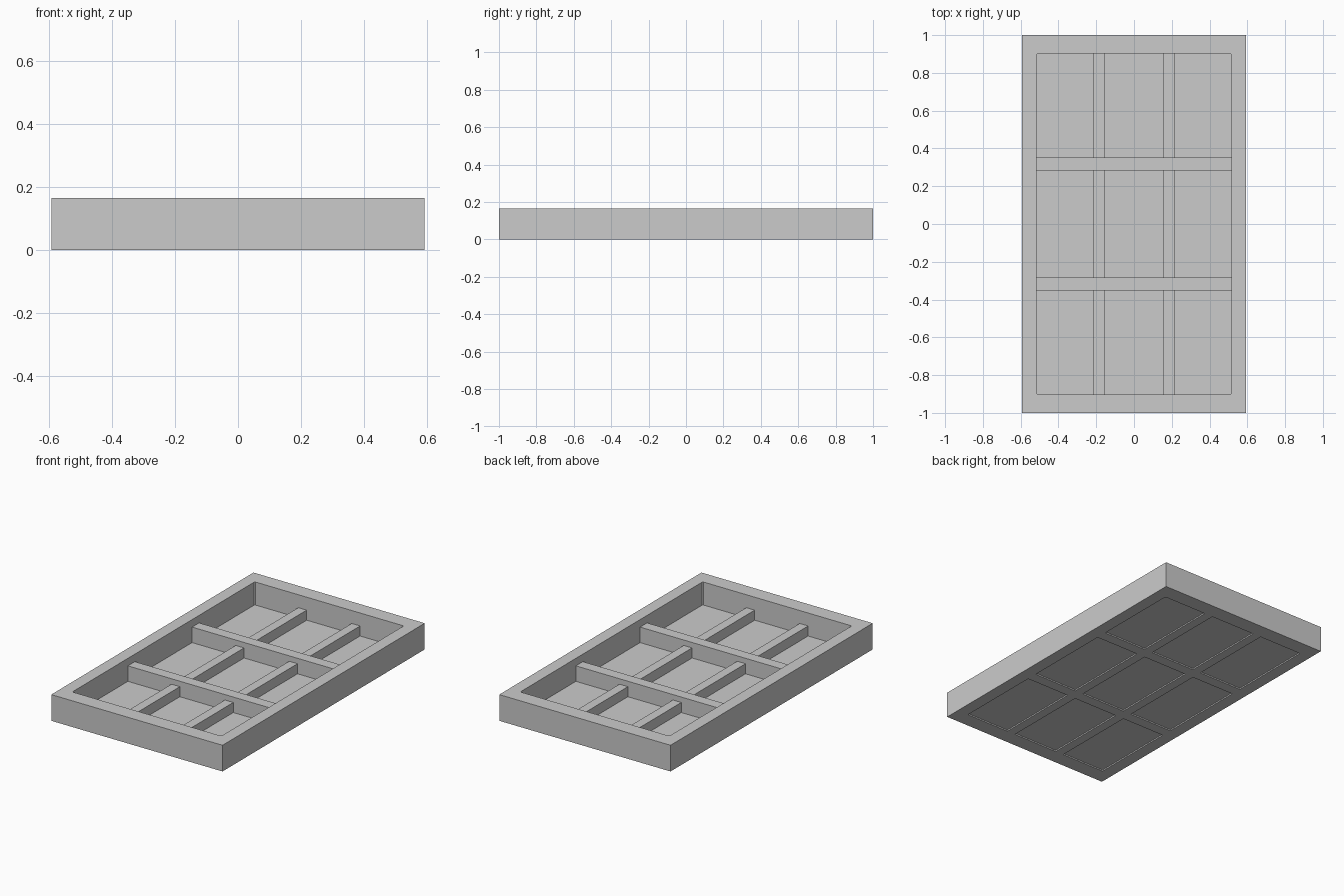
import bpy, bmesh

if "Cube" in bpy.data.objects:
    bpy.data.objects.remove(bpy.data.objects["Cube"])

W, L, H = 0.593, 1.0, 0.164        # outer half width, half length, height
IW, IL = 0.516, 0.902              # half size of the opening
CROSS = (0.283, 0.352)             # cross bar inner and outer y
MUNTIN = (0.156, 0.214)            # upright bar inner and outer x


def box(name, x, y, z):
    """Box spanning the given (min, max) ranges."""
    bm = bmesh.new()
    bmesh.ops.create_cube(bm, size=1)
    for v in bm.verts:
        v.co = [r[0] if c < 0 else r[1] for c, r in zip(v.co, (x, y, z))]
    mesh = bpy.data.meshes.new(name)
    bm.to_mesh(mesh)
    bm.free()
    ob = bpy.data.objects.new(name, mesh)
    bpy.context.collection.objects.link(ob)
    return ob


# outer frame with an opening whose corners are slightly eased
frame = box("outer_frame", (-W, W), (-L, L), (0, H))
cutter = box("opening_cutter", (-IW, IW), (-IL, IL), (-0.1, H + 0.1))
bm = bmesh.new()
bm.from_mesh(cutter.data)
upright = [e for e in bm.edges
           if abs(e.verts[0].co.z - e.verts[1].co.z) > 0.1]
bmesh.ops.bevel(bm, geom=upright, offset=0.006, segments=1, affect='EDGES')
bm.to_mesh(cutter.data)
bm.free()
mod = frame.modifiers.new("opening", 'BOOLEAN')
mod.operation = 'DIFFERENCE'
mod.solver = 'EXACT'
mod.object = cutter
cutter.hide_render = True
cutter.hide_viewport = False
cutter.display_type = 'WIRE'
bpy.context.view_layer.objects.active = frame
frame.select_set(True)
bpy.ops.object.modifier_apply(modifier=mod.name)
bpy.data.objects.remove(cutter)

# two cross bars
for side, s in (("front", -1), ("back", 1)):
    box(f"cross_bar_{side}", (-IW, IW), sorted(s * c for c in CROSS), (0, 0.117))

# upright bars, split into three rows by the cross bars
rows = {"front": (-IL, -CROSS[1]), "middle": (-CROSS[0], CROSS[0]), "back": (CROSS[1], IL)}
cols = {"left": (-IW, -MUNTIN[1]), "centre": (-MUNTIN[0], MUNTIN[0]), "right": (MUNTIN[1], IW)}
for row, y in rows.items():
    for side, s in (("left", -1), ("right", 1)):
        box(f"upright_bar_{row}_{side}", sorted(s * c for c in MUNTIN), y, (0, 0.083))
    # panes set just above the underside
    for col, x in cols.items():
        box(f"pane_{row}_{col}", x, y, (0.008, 0.02))
